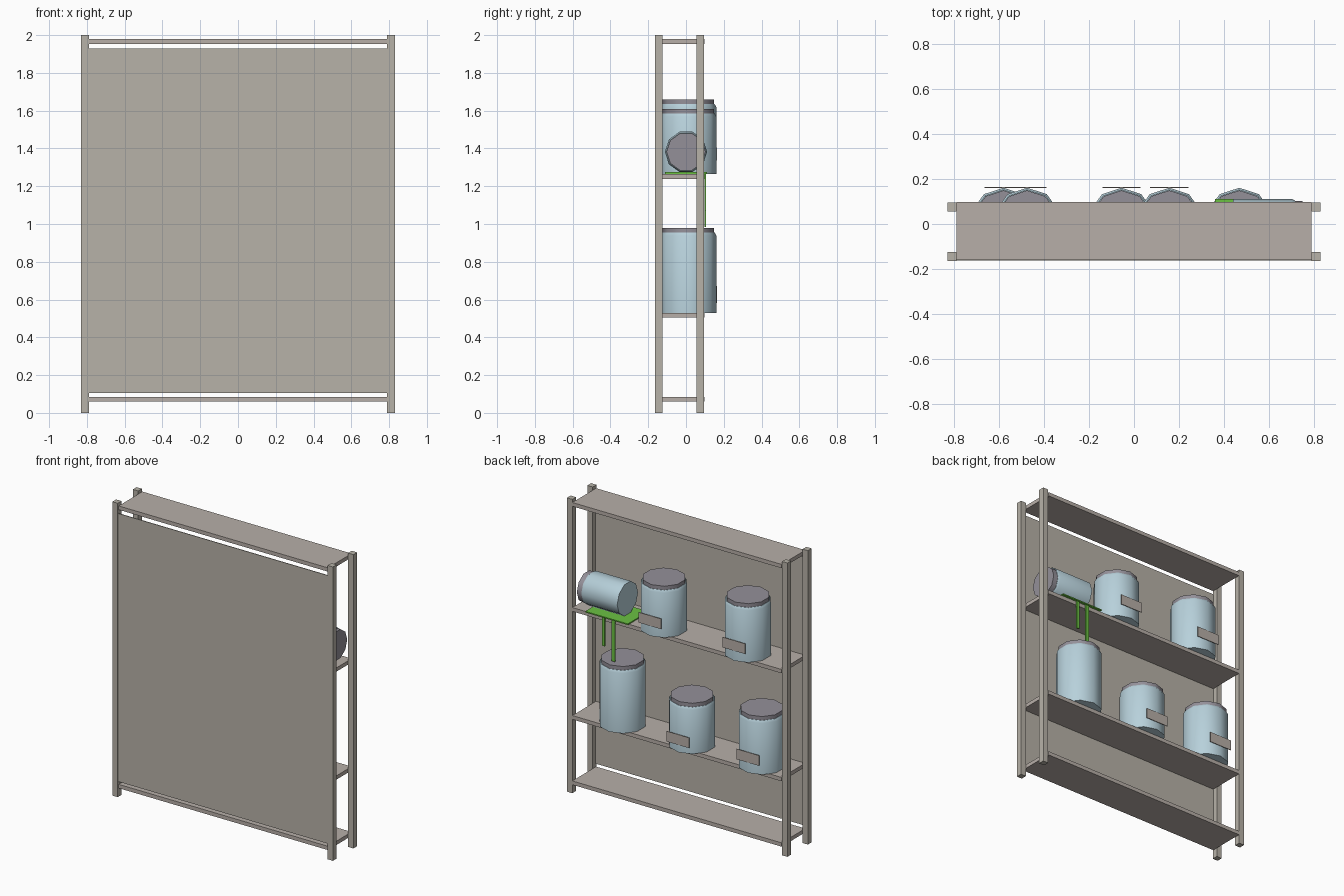
import bpy, bmesh, math
from mathutils import Matrix

if "Cube" in bpy.data.objects:
    bpy.data.objects.remove(bpy.data.objects["Cube"])


def material(name, srgb):
    m = bpy.data.materials.new(name)
    m.diffuse_color = [((c + 0.055) / 1.055) ** 2.4 for c in srgb] + [1]
    m.use_nodes = True
    m.node_tree.nodes["Principled BSDF"].inputs["Base Color"].default_value = m.diffuse_color
    return m


WOOD = material("grey wood", (0.72, 0.70, 0.66))
SHELF = material("warm grey wood", (0.72, 0.685, 0.66))
GLASS = material("pale blue glass", (0.72, 0.82, 0.86))
LID = material("grey metal", (0.58, 0.565, 0.60))
SLIME = material("green slime", (0.42, 0.76, 0.26))


def box(name, x, y, z, mat):
    """Box from (min, max) ranges on each axis."""
    bm = bmesh.new()
    size = [r[1] - r[0] for r in (x, y, z)]
    mid = [(r[0] + r[1]) / 2 for r in (x, y, z)]
    bmesh.ops.create_cube(bm, size=1, matrix=Matrix.Translation(mid) @ Matrix.Diagonal((*size, 1)))
    me = bpy.data.meshes.new(name)
    bm.to_mesh(me)
    bm.free()
    me.materials.append(mat)
    ob = bpy.data.objects.new(name, me)
    bpy.context.collection.objects.link(ob)
    return ob


def turned(name, profile, mat, matrix, sides=10):
    """Solid of revolution about local z from (radius, height) points, capped."""
    bm = bmesh.new()
    rings = []
    for r, h in profile:
        angles = [math.pi / 2 + 2 * math.pi * i / sides for i in range(sides)]
        rings.append([bm.verts.new((r * math.cos(a), r * math.sin(a), h)) for a in angles])
    for lo, hi in zip(rings, rings[1:]):
        for i in range(sides):
            j = (i + 1) % sides
            bm.faces.new((lo[i], lo[j], hi[j], hi[i]))
    bm.faces.new(rings[0][::-1])
    bm.faces.new(rings[-1])
    me = bpy.data.meshes.new(name)
    bm.to_mesh(me)
    bm.free()
    me.materials.append(mat)
    ob = bpy.data.objects.new(name, me)
    ob.matrix_world = matrix
    bpy.context.collection.objects.link(ob)
    bpy.ops.object.select_all(action='DESELECT')
    ob.select_set(True)
    bpy.context.view_layer.objects.active = ob
    bpy.ops.object.shade_smooth_by_angle(angle=math.radians(37))


def jar(name, height, radius, lid, matrix):
    neck = height - lid
    turned(name + "_body", [(radius, 0), (radius, neck - 0.015), (radius * 0.94, neck)], GLASS, matrix)
    turned(name + "_lid", [(radius * 0.92, neck), (radius * 0.92, height)], LID, matrix)


# Corner posts
for sx, side in ((-1, "left"), (1, "right")):
    for y0, depth in ((-0.165, "front"), (0.055, "back")):
        x = sorted((sx * 0.79, sx * 0.83))
        box(f"{depth}_{side}_post", x, (y0, y0 + 0.04), (0, 2), WOOD)

# Shelves and thin panel
for i, top in enumerate((0.085, 0.53, 1.265, 1.98)):
    box(f"shelf_{i + 1}", (-0.788, 0.788), (-0.158, 0.097), (top - 0.026, top), SHELF)
box("panel", (-0.79, 0.79), (-0.162, -0.157), (0.105, 1.93), WOOD)

# Standing jars: x, shelf top, height, label centre height
JARS = ((-0.58, 0.53, 0.39, 0.637), (-0.055, 0.53, 0.34, 0.617), (0.468, 0.53, 0.45, None),
        (-0.475, 1.265, 0.395, 1.37), (0.157, 1.265, 0.345, 1.37))
for i, (x, base, height, label) in enumerate(JARS):
    jar(f"jar_{i + 1}", height, 0.148, 0.026, Matrix.Translation((x, 0.013, base)))
    if label:
        box(f"label_{i + 1}", (x - 0.085, x + 0.085), (0.161, 0.165),
            (label - 0.035, label + 0.035), SHELF)

# Tipped jar lying along x
jar("tipped_jar", 0.31, 0.112, 0.035,
    Matrix.Translation((0.44, 0, 1.382)) @ Matrix.Rotation(math.pi / 2, 4, 'Y'))

# Spilled puddle and drips over the shelf edge
box("puddle", (0.36, 0.68), (-0.11, 0.112), (1.266, 1.274), SLIME)
box("long_drip", (0.462, 0.487), (0.097, 0.105), (0.985, 1.268), SLIME)
box("short_drip", (0.54, 0.56), (0.097, 0.105), (1.07, 1.268), SLIME)
